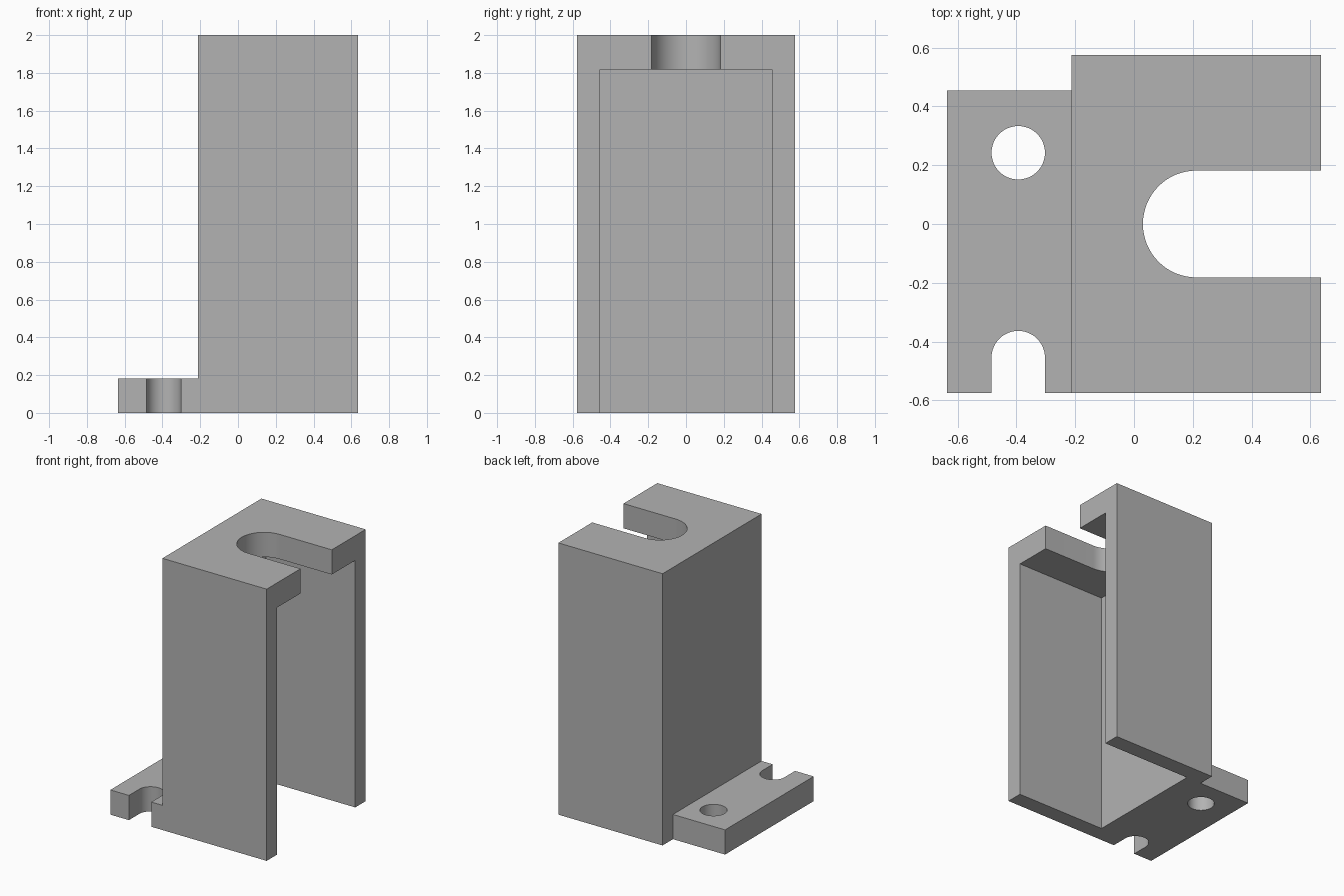
import bpy
import bmesh
import math

U = 2 / 33  # design module: the whole part is 33 modules tall

default = bpy.data.objects.get("Cube")
if default:
    bpy.data.objects.remove(default, do_unlink=True)

grey = bpy.data.materials.new("plain grey")
grey.use_nodes = True
colour = (0.45, 0.45, 0.45, 1)
grey.diffuse_color = colour
grey.node_tree.nodes["Principled BSDF"].inputs["Base Color"].default_value = colour


def prism(name, outline, z0, z1):
    """Extrude a closed plan outline, given in modules, from z0 to z1."""
    bm = bmesh.new()
    face = bm.faces.new([bm.verts.new((x * U, y * U, z0 * U)) for x, y in outline])
    top = bmesh.ops.extrude_face_region(bm, geom=[face])["geom"]
    moved = [v for v in top if isinstance(v, bmesh.types.BMVert)]
    bmesh.ops.translate(bm, verts=moved, vec=(0, 0, (z1 - z0) * U))
    bmesh.ops.recalc_face_normals(bm, faces=bm.faces)
    mesh = bpy.data.meshes.new(name)
    bm.to_mesh(mesh)
    bm.free()
    mesh.materials.append(grey)
    obj = bpy.data.objects.new(name, mesh)
    bpy.context.collection.objects.link(obj)
    return obj


def rect(x0, x1, y0, y1):
    return [(x0, y0), (x1, y0), (x1, y1), (x0, y1)]


def arc(cx, cy, r, start, sweep, steps):
    angles = [math.radians(start + sweep * i / steps) for i in range(steps + 1)]
    return [(cx + r * math.cos(a), cy + r * math.sin(a)) for a in angles]


def combine(target, tool, operation):
    mod = target.modifiers.new(operation.lower(), "BOOLEAN")
    mod.operation = operation
    mod.solver = "EXACT"
    mod.object = tool
    bpy.context.view_layer.objects.active = target
    bpy.ops.object.modifier_apply(modifier=mod.name)
    bpy.data.objects.remove(tool, do_unlink=True)


# Tall housing and the mounting flange at its foot
bracket = prism("slotted_bracket", rect(-3.5, 10.5, -9.5, 9.5), 0, 33)
flange = prism("mounting_flange", rect(-10.5, -3, -9.5, 7.5), 0, 3)
combine(bracket, flange, "UNION")

# Cavity, open below and on one side
combine(bracket, prism("cavity", rect(-1.5, 12, -7.5, 7.5), -1, 30), "DIFFERENCE")

# Round-ended slot through the top plate
slot = arc(3.5, 0, 3, 90, 180, 32) + [(12, -3), (12, 3)]
combine(bracket, prism("top_slot", slot, 29, 34), "DIFFERENCE")

# Bolt hole and open bolt notch through the flange
hole = arc(-6.5, 4, 1.5, 0, 360, 48)[:-1]
combine(bracket, prism("bolt_hole", hole, -1, 4), "DIFFERENCE")
notch = arc(-6.5, -7.5, 1.5, 0, 180, 24) + [(-8, -11), (-5, -11)]
combine(bracket, prism("bolt_notch", notch, -1, 4), "DIFFERENCE")

# Smooth the curved walls while keeping the edges crisp
bpy.ops.object.select_all(action="DESELECT")
bracket.select_set(True)
bpy.context.view_layer.objects.active = bracket
bpy.ops.object.shade_smooth_by_angle(angle=math.radians(30))
